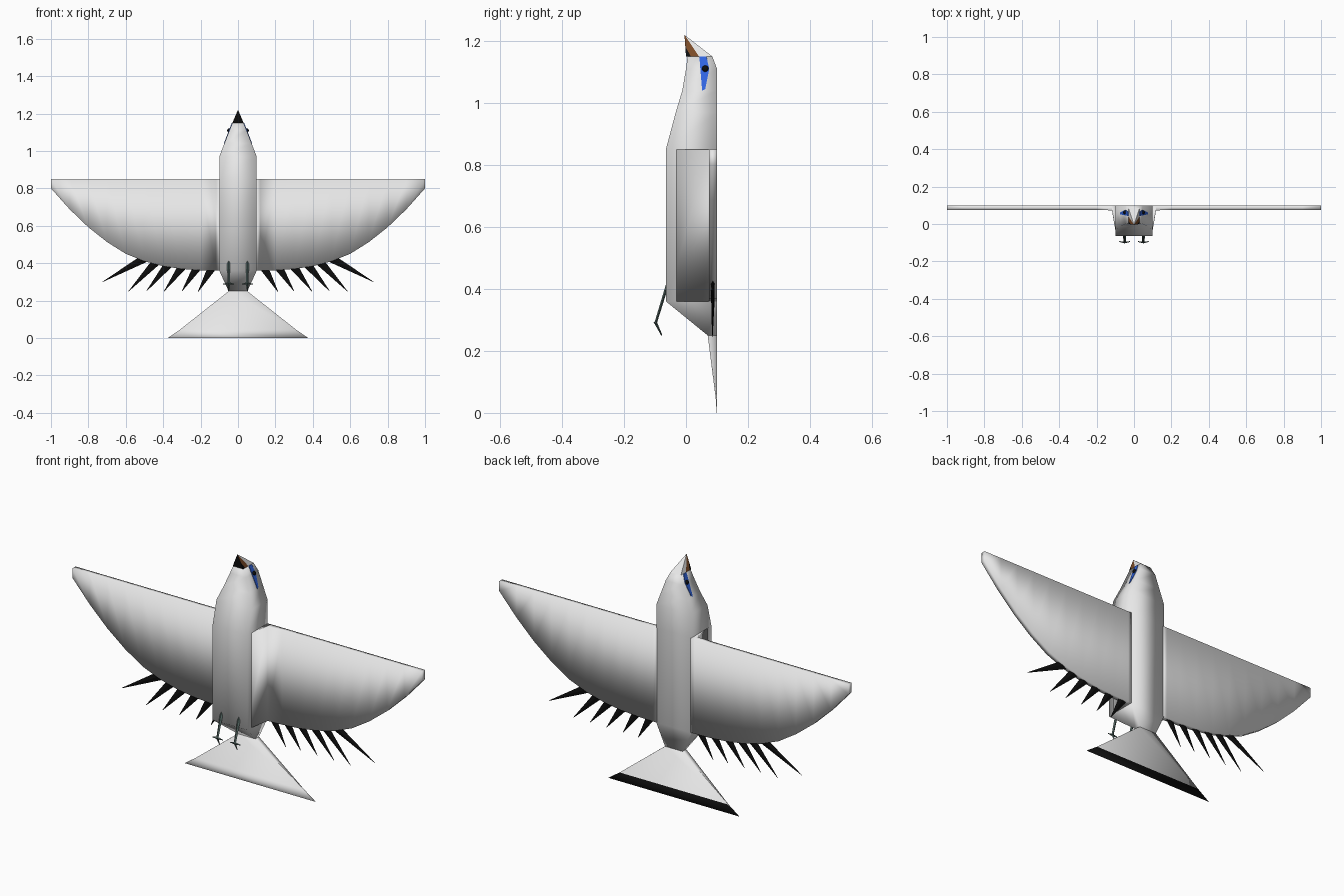
import bpy
from mathutils import Vector

cube = bpy.data.objects.get("Cube")
if cube:
    bpy.data.objects.remove(cube, do_unlink=True)


def material(name, rgb):
    m = bpy.data.materials.new(name)
    m.use_nodes = True
    m.diffuse_color = (*rgb, 1)
    m.node_tree.nodes["Principled BSDF"].inputs["Base Color"].default_value = (*rgb, 1)
    return m


white = material("plumage white", (0.8, 0.8, 0.8))
black = material("feather black", (0.004, 0.004, 0.004))
brown = material("beak brown", (0.2, 0.07, 0.02))
blue = material("eye patch blue", (0.03, 0.13, 0.75))
slate = material("leg slate", (0.09, 0.14, 0.13))


def build(name, verts, faces, mats, smooth=True):
    mesh = bpy.data.meshes.new(name)
    mesh.from_pydata([tuple(v) for v in verts], [], faces)
    for m in mats:
        mesh.materials.append(m)
    # consistent outward normals
    import bmesh
    bm = bmesh.new()
    bm.from_mesh(mesh)
    bmesh.ops.recalc_face_normals(bm, faces=bm.faces)
    bm.to_mesh(mesh)
    bm.free()
    for p in mesh.polygons:
        p.use_smooth = smooth
    obj = bpy.data.objects.new(name, mesh)
    bpy.context.collection.objects.link(obj)
    return obj


def loft(name, rings, mats, smooth=True):
    """Skin a row of equal-sized rings and cap both ends."""
    n = len(rings[0])
    verts = [v for r in rings for v in r]
    faces = [(i * n + j, i * n + (j + 1) % n, (i + 1) * n + (j + 1) % n, (i + 1) * n + j)
             for i in range(len(rings) - 1) for j in range(n)]
    last = len(verts) - n
    faces += [tuple(range(n)), tuple(range(last, last + n))]
    return build(name, verts, faces, mats, smooth)


def rod(name, path, radii, mat):
    """Four-sided tapering rod along a path."""
    rings = []
    for i, p in enumerate(path):
        d = (Vector(path[min(i + 1, len(path) - 1)]) - Vector(path[max(i - 1, 0)])).normalized()
        u = d.cross(Vector((0, 1, 0))).normalized()
        w = d.cross(u)
        ru, rw = radii[i]
        rings.append([Vector(p) + a * ru * u + b * rw * w
                      for a, b in ((1, 0), (0, 1), (-1, 0), (0, -1))])
    return loft(name, rings, [mat], False)


def slab(z, half, front, back):
    return [(-half, front, z), (half, front, z), (half, back, z), (-half, back, z)]


# Body and head: height, half width, belly y, back y
sections = [(0.25, 0.05, 0.07, 0.1), (0.36, 0.1, -0.065, 0.1), (0.85, 0.1, -0.065, 0.1),
            (0.97, 0.1, -0.033, 0.1), (1.04, 0.073, -0.012, 0.1),
            (1.11, 0.046, 0.0, 0.1), (1.15, 0.03, 0.005, 0.085)]
loft("body", [slab(*s) for s in sections], [white])

# Tail fan with a dark band along the back edge
tail = loft("tail", [slab(0.25, 0.05, 0.07, 0.1), slab(0.045, 0.31, 0.096, 0.1),
                     slab(0, 0.375, 0.099, 0.1)], [white, black])
for p in tail.data.polygons:
    if p.normal.y > 0.9 and p.center.z < 0.045:
        p.material_index = 1

# Beak: dark underside, brown sides, pale forehead wedge reaching the tip
tip = Vector((0, -0.005, 1.22))
base = [Vector((s * w, y, 1.15)) for s in (-1, 1)
        for w, y in ((0.03, 0.0), (0.03, 0.016), (0.03, 0.042), (0.03, 0.085))]
mids = [base[0].lerp(tip, 0.45), base[4].lerp(tip, 0.45)]
beak = build("beak", base + mids + [tip],
             [(0, 4, 9, 8), (8, 9, 10), (0, 1, 8), (4, 5, 9),
              (1, 2, 10, 8), (5, 6, 10, 9), (2, 3, 10), (6, 7, 10), (3, 7, 10),
              (0, 1, 2, 3, 7, 6, 5, 4)], [black, brown, white], False)
for i, p in enumerate(beak.data.polygons):
    p.material_index = 0 if i < 4 else 1 if i < 6 else 2

# Wing outline: x, trailing edge z, front y (deep at the root fairing)
stations = [(0.095, 0.36, -0.06), (0.118, 0.36, 0.073), (0.2, 0.362, 0.075), (0.3, 0.369, 0.075),
            (0.4, 0.384, 0.075), (0.5, 0.41, 0.075), (0.6, 0.45, 0.075), (0.7, 0.513, 0.075),
            (0.8, 0.592, 0.075), (0.9, 0.688, 0.075), (1.0, 0.8, 0.075)]
# Trailing feathers: root x, root z, tip x, tip z
feathers = [(0.14, 0.375, 0.215, 0.245), (0.22, 0.375, 0.3, 0.25), (0.3, 0.38, 0.395, 0.25),
            (0.375, 0.39, 0.49, 0.25), (0.44, 0.405, 0.585, 0.25), (0.5, 0.425, 0.725, 0.3)]
# Eye patch outline: y, z
patch = [(0.043, 1.15), (0.066, 1.15), (0.075, 1.11), (0.062, 1.045), (0.052, 1.04)]


def head_x(z):
    return 0.03 + (1.15 - z) * 0.39


for side, s in (("left", 1), ("right", -1)):
    loft(side + "_wing", [[(s * x, y, 0.85), (s * x, 0.1, 0.85), (s * x, 0.1, z), (s * x, y, z)]
                          for x, z, y in stations], [white])

    for i, (rx, rz, tx, tz) in enumerate(feathers):
        rod(f"{side}_feather_{i + 1}", [(s * rx, 0.087, rz), (s * tx, 0.085, tz)],
            [(0.022, 0.006), (0.001, 0.001)], black)

    # Eye patch plate and pupil
    loft(side + "_eye_patch", [[(s * (head_x(z) + d), y, z) for y, z in patch]
                               for d in (-0.004, 0.003)], [blue], False)
    bpy.ops.mesh.primitive_uv_sphere_add(segments=12, ring_count=8, radius=0.011,
                                         location=(s * 0.047, 0.062, 1.11))
    pupil = bpy.context.object
    pupil.name = side + "_pupil"
    pupil.data.materials.append(black)
    bpy.ops.object.shade_smooth()

    # Leg with forward toe and cross toes
    x = s * 0.05
    rod(side + "_leg", [(x, -0.055, 0.43), (x, -0.098, 0.29)],
        [(0.009, 0.005), (0.006, 0.004)], slate)
    rod(side + "_long_toe", [(x, -0.1, 0.295), (x, -0.078, 0.25)],
        [(0.008, 0.005), (0.002, 0.002)], slate)
    for d in (-1, 1):
        rod(f"{side}_toe_{'inner' if d * s < 0 else 'outer'}",
            [(x, -0.098, 0.292), (x + d * 0.029, -0.094, 0.288)],
            [(0.007, 0.005), (0.002, 0.002)], slate)
